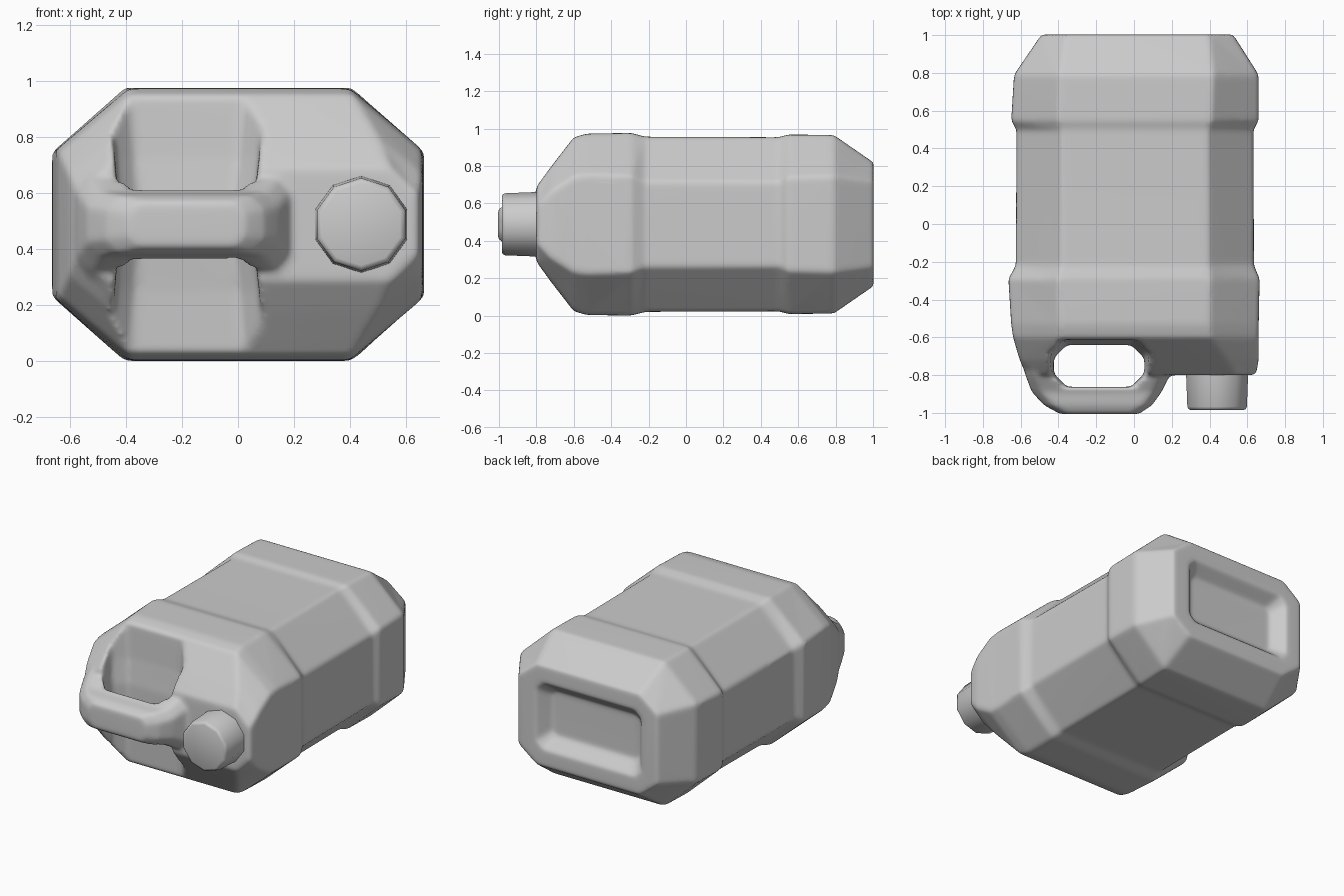
import bpy, bmesh, math
from mathutils import Matrix

if "Cube" in bpy.data.objects:
    bpy.data.objects.remove(bpy.data.objects["Cube"])

ZC = 0.488  # mid height of the container


def loft(name, sections, axis='Y'):
    """Loft chamfered rectangles; section = (pos, x0, x1, v0, v1, chamfer_x, chamfer_v)."""
    bm = bmesh.new()
    rings = []
    for p, x0, x1, v0, v1, cx, cv in sections:
        outline = [(x0 + cx, v0), (x1 - cx, v0), (x1, v0 + cv), (x1, v1 - cv),
                   (x1 - cx, v1), (x0 + cx, v1), (x0, v1 - cv), (x0, v0 + cv)]
        rings.append([bm.verts.new((x, p, v) if axis == 'Y' else (x, v, p)) for x, v in outline])
    for a, b in zip(rings, rings[1:]):
        for i in range(8):
            j = (i + 1) % 8
            bm.faces.new((a[i], a[j], b[j], b[i]))
    bm.faces.new(rings[0])
    bm.faces.new(rings[-1])
    bmesh.ops.recalc_face_normals(bm, faces=bm.faces)
    me = bpy.data.meshes.new(name)
    bm.to_mesh(me)
    bm.free()
    ob = bpy.data.objects.new(name, me)
    bpy.context.collection.objects.link(ob)
    return ob


def mid(p, x0, x1, half_height, cx, cv):
    return (p, x0, x1, ZC - half_height, ZC + half_height, cx, cv)


# Container shell: wedge shoulder, raised bands at both ends, tapered base
body = loft("container_body", [
    mid(-0.80, -0.57, 0.645, 0.20, 0.10, 0.10),
    mid(-0.72, -0.605, 0.66, 0.31, 0.16, 0.13),
    mid(-0.60, -0.64, 0.66, 0.465, 0.25, 0.21),
    mid(-0.53, -0.65, 0.66, 0.485, 0.26, 0.22),
    mid(-0.29, -0.665, 0.665, 0.488, 0.26, 0.23),
    mid(-0.22, -0.625, 0.635, 0.468, 0.24, 0.24),
    mid(0.50, -0.622, 0.632, 0.465, 0.24, 0.24),
    mid(0.545, -0.65, 0.66, 0.480, 0.25, 0.23),
    mid(0.79, -0.635, 0.66, 0.477, 0.24, 0.22),
    mid(1.003, -0.49, 0.525, 0.33, 0.13, 0.10),
])

# Handle block, later pierced by the finger hole
handle = loft("handle_block", [
    mid(-0.62, -0.60, 0.26, 0.30, 0.08, 0.08),
    mid(-0.80, -0.575, 0.19, 0.17, 0.05, 0.06),
    mid(-0.89, -0.54, 0.145, 0.115, 0.05, 0.05),
    mid(-0.96, -0.475, 0.095, 0.105, 0.05, 0.05),
    mid(-1.006, -0.39, 0.025, 0.08, 0.04, 0.04),
])

# Finger hole, flaring above and below the grip
hole = loft("finger_hole", [
    (-0.10, -0.46, 0.10, -0.92, -0.605, 0.07, 0.07),
    (0.25, -0.44, 0.075, -0.88, -0.62, 0.07, 0.07),
    (0.42, -0.425, 0.055, -0.862, -0.64, 0.07, 0.07),
    (0.56, -0.425, 0.055, -0.862, -0.64, 0.07, 0.07),
    (0.73, -0.44, 0.075, -0.88, -0.62, 0.07, 0.07),
    (1.08, -0.46, 0.10, -0.92, -0.605, 0.07, 0.07),
], 'Z')

# Recessed panel in the base
recess = loft("base_recess", [
    mid(0.92, -0.31, 0.33, 0.15, 0.03, 0.03),
    mid(1.02, -0.39, 0.41, 0.235, 0.05, 0.05),
])

# Join, cut and soften into one blow-moulded skin
for tool, op in ((handle, 'UNION'), (hole, 'DIFFERENCE'), (recess, 'DIFFERENCE')):
    tool.hide_render = True
    m = body.modifiers.new(tool.name, 'BOOLEAN')
    m.operation, m.solver, m.object = op, 'EXACT', tool
m = body.modifiers.new("skin", 'REMESH')
m.mode, m.voxel_size = 'VOXEL', 0.013
m = body.modifiers.new("soften", 'SMOOTH')
m.factor, m.iterations = 0.5, 12
m = body.modifiers.new("lighten", 'DECIMATE')
m.ratio = 0.15

bpy.context.view_layer.update()
result = bpy.data.meshes.new_from_object(body.evaluated_get(bpy.context.evaluated_depsgraph_get()))
body.modifiers.clear()
body.data = result
for tool in (handle, hole, recess):
    bpy.data.objects.remove(tool)
for poly in body.data.polygons:
    poly.use_smooth = True

# Ten-sided screw cap with a softened rim
bm = bmesh.new()
bmesh.ops.create_cone(bm, cap_ends=True, segments=10, radius1=0.174, radius2=0.165, depth=0.225)
rim = [e for e in bm.edges if all(v.co.z > 0 for v in e.verts)]
bmesh.ops.bevel(bm, geom=rim, offset=0.018, segments=2, affect='EDGES', profile=0.5)
bmesh.ops.transform(bm, verts=bm.verts,
                    matrix=Matrix.Translation((0.44, -0.8725, 0.488)) @ Matrix.Rotation(math.pi / 2, 4, 'X'))
me = bpy.data.meshes.new("screw_cap")
bm.to_mesh(me)
bm.free()
cap = bpy.data.objects.new("screw_cap", me)
bpy.context.collection.objects.link(cap)
bpy.ops.object.select_all(action='DESELECT')
cap.select_set(True)
bpy.context.view_layer.objects.active = cap
bpy.ops.object.shade_smooth_by_angle(angle=math.radians(50))
